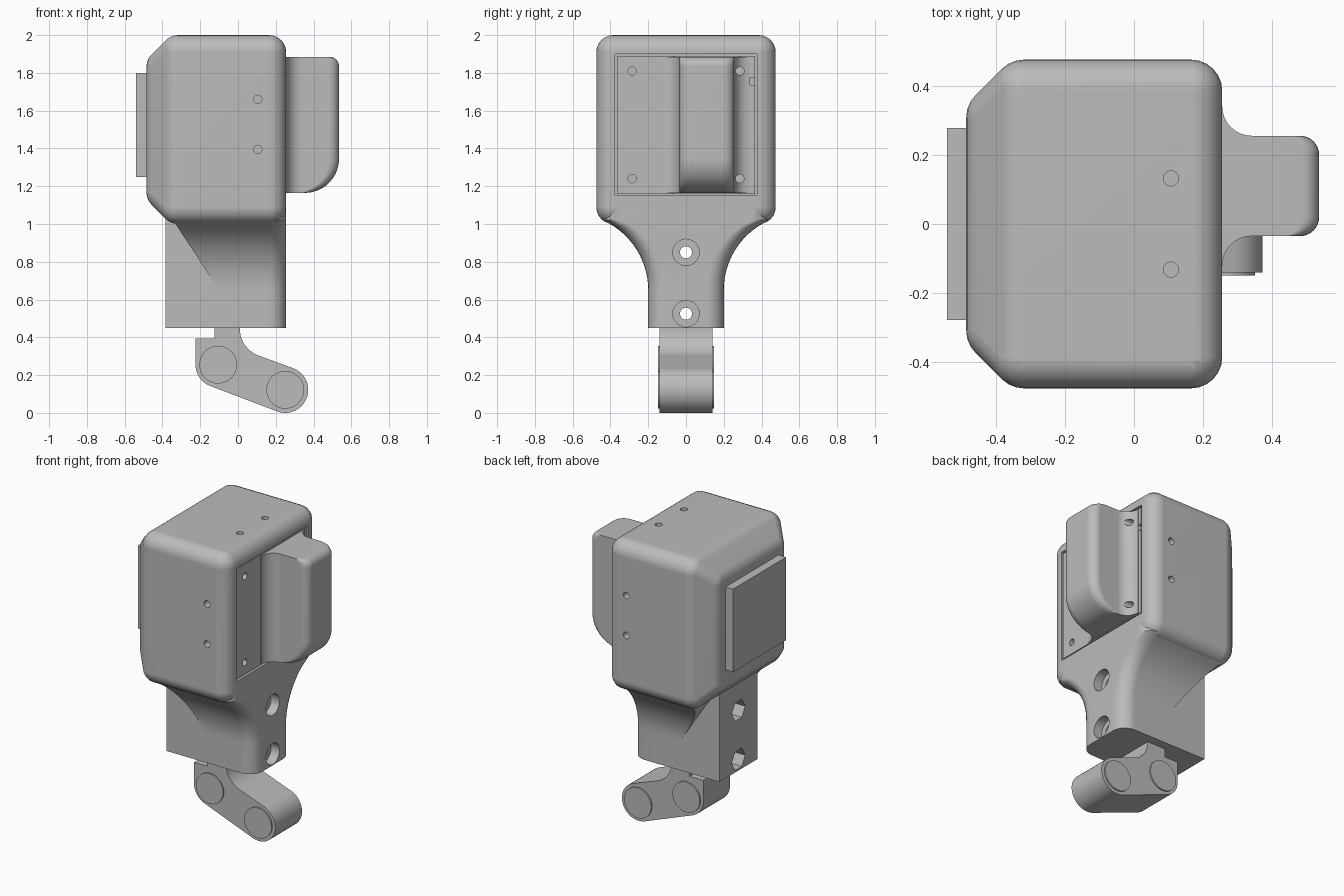
import bpy, bmesh
from math import sin, cos, pi, radians, sqrt
from mathutils import Matrix

if "Cube" in bpy.data.objects:
    bpy.data.objects.remove(bpy.data.objects["Cube"])

grey = bpy.data.materials.new("plain grey")
grey.use_nodes = True
GREY = (0.5, 0.5, 0.5, 1)
grey.diffuse_color = GREY
grey.node_tree.nodes["Principled BSDF"].inputs["Base Color"].default_value = GREY


def make(name, bm):
    bmesh.ops.recalc_face_normals(bm, faces=bm.faces)
    mesh = bpy.data.meshes.new(name)
    bm.to_mesh(mesh)
    bm.free()
    mesh.materials.append(grey)
    ob = bpy.data.objects.new(name, mesh)
    bpy.context.collection.objects.link(ob)
    return ob


def arc(cx, cy, r, a, b, n=8):
    angles = [radians(a + (b - a) * i / n) for i in range(n + 1)]
    return [(cx + r * cos(t), cy + r * sin(t)) for t in angles]


def loft(name, rings):
    bm = bmesh.new()
    rows = [[bm.verts.new(p) for p in ring] for ring in rings]
    n = len(rows[0])
    for low, high in zip(rows, rows[1:]):
        for i in range(n):
            j = (i + 1) % n
            bm.faces.new((low[i], low[j], high[j], high[i]))
    bm.faces.new(rows[0])
    bm.faces.new(rows[-1])
    return make(name, bm)


def box(name, x, y, z):
    return loft(name, [[(a, b, c) for a, b in
                        ((x[0], y[0]), (x[1], y[0]), (x[1], y[1]), (x[0], y[1]))] for c in z])


def rod(name, axis, centre, r, length, sides=24):
    bm = bmesh.new()
    turn = {"X": Matrix.Rotation(pi / 2, 4, "Y"), "Y": Matrix.Rotation(pi / 2, 4, "X"),
            "Z": Matrix.Identity(4)}[axis]
    bmesh.ops.create_cone(bm, cap_ends=True, segments=sides, radius1=r, radius2=r,
                          depth=length, matrix=Matrix.Translation(centre) @ turn)
    return make(name, bm)


def combine(ob, tools, operation="DIFFERENCE"):
    bpy.context.view_layer.objects.active = ob
    for tool in tools:
        mod = ob.modifiers.new("shape", "BOOLEAN")
        mod.operation, mod.solver, mod.object = operation, "EXACT", tool
        bpy.ops.object.modifier_apply(modifier=mod.name)
        bpy.data.objects.remove(tool)


def smooth(ob):
    bpy.ops.object.select_all(action="DESELECT")
    bpy.context.view_layer.objects.active = ob
    ob.select_set(True)
    bpy.ops.object.shade_smooth_by_angle(angle=radians(32))
    ob.modifiers.new("normals", "WEIGHTED_NORMAL").keep_sharp = True


# Housing: hull of small spheres around a box chamfered on its -x side
R = 0.09
bm = bmesh.new()
for x, y, dz in ((0.165, 0.385, 0.41), (-0.318, 0.385, 0.41), (-0.395, 0.308, 0.333)):
    for sy in (-1, 1):
        for sz in (-1, 1):
            bmesh.ops.create_uvsphere(bm, u_segments=24, v_segments=12, radius=R,
                                      matrix=Matrix.Translation((x, sy * y, 1.5 + sz * dz)))
bmesh.ops.delete(bm, geom=bm.edges[:], context="EDGES_FACES")
hull = bmesh.ops.convex_hull(bm, input=bm.verts[:])
bmesh.ops.delete(bm, geom=[v for v in bm.verts if not v.link_faces], context="VERTS")
bmesh.ops.dissolve_limit(bm, angle_limit=radians(1), verts=bm.verts[:], edges=bm.edges[:])
housing = make("housing", bm)
cutters = [box("recess", (0.2, 0.4), (-0.375, 0.375), (1.15, 1.9))]
for s in (-1, 1):
    cutters.append(rod("top_hole", "Z", (0.107, s * 0.132, 2), 0.022, 0.12))
    for z in (1.395, 1.66):
        cutters.append(rod("side_hole", "Y", (0.105, s * 0.475, z), 0.022, 0.12))
combine(housing, cutters)
smooth(housing)

# Square pad on the -x face
box("back_pad", (-0.54, -0.47), (-0.277, 0.277), (1.25, 1.8))


# Neck: flared block with rounded +x corners joined to a plain block
def neck_ring(z, w, left):
    pts = [(left, -w)] + arc(0.165, R - w, R, -90, 0, 6) + arc(0.165, w - R, R, 0, 90, 6)
    return [(x, y, z) for x, y in pts + [(left, w)]]


rings = [neck_ring(0.45, 0.2, -0.1)]
for i in range(13):
    z = 0.65 + 0.37 * i / 12
    w = 0.605 - sqrt(0.405 ** 2 - (z - 0.65) ** 2)
    rings.append(neck_ring(z, w, -0.1 - (z - 0.65) * 0.66))
rings.append(neck_ring(1.09, 0.44, -0.25))
neck = loft("neck", rings)
combine(neck, [box("neck_block", (-0.385, 0.1), (-0.2, 0.2), (0.45, 1.075))], "UNION")
cutters = []
for z in (0.525, 0.85):
    cutters += [rod("bolt_hole", "X", (-0.05, 0, z), 0.032, 1.2),
                rod("bolt_seat", "X", (0.255, 0, z), 0.07, 0.12),
                rod("nut_pocket", "X", (-0.385, 0, z), 0.07, 0.16, 6)]
combine(neck, cutters)
smooth(neck)


# Cover plate and its tall bulge
def screw_holes():
    return [rod("screw_hole", "X", (0.3, y, z), 0.022, 0.16)
            for y in (-0.285, 0.285) for z in (1.24, 1.81)]


plate = box("cover_plate", (0.19, 0.25), (-0.365, 0.365), (1.16, 1.89))
combine(plate, screw_holes() + [box("slot", (0.22, 0.4), (0.27, 0.4), (1.735, 1.775))])


def bulge_ring(z, end):
    c = min(0.055, end - 0.342)
    pts = [(0.22, -0.12)] + arc(0.34, -0.12, 0.085, 180, 90)
    pts += arc(end - c, c - 0.035, c, -90, 0) + arc(end - c, 0.255 - c, c, 0, 90)
    pts += arc(0.34, 0.34, 0.085, 270, 180) + [(0.22, 0.34)]
    return [(x, y, z) for x, y in pts]


outline = arc(0.355, 1.345, 0.18, -88, 0, 10) + arc(0.485, 1.835, 0.05, 0, 90, 6)
bulge = loft("cover_bulge", [bulge_ring(z, x) for x, z in outline])
combine(bulge, screw_holes())
smooth(bulge)

# Hinge link with tab, two round ends and a curved inner corner
profile = [(0.01, 0.47), (-0.125, 0.47), (-0.125, 0.395), (-0.225, 0.395)]
profile += arc(-0.105, 0.255, 0.12, 180, 250, 10) + arc(0.25, 0.122, 0.122, 250, 430, 20)
profile += arc(0.16, 0.4445, 0.15, 250, 180, 10)
link = loft("hinge_link", [[(x, y, z) for x, z in profile] for y in (-0.14, 0.14)])
smooth(link)
for name, x, z in (("upper_pin", -0.105, 0.255), ("lower_pin", 0.25, 0.122)):
    smooth(rod(name, "Y", (x, 0, z), 0.1, 0.298, 40))
